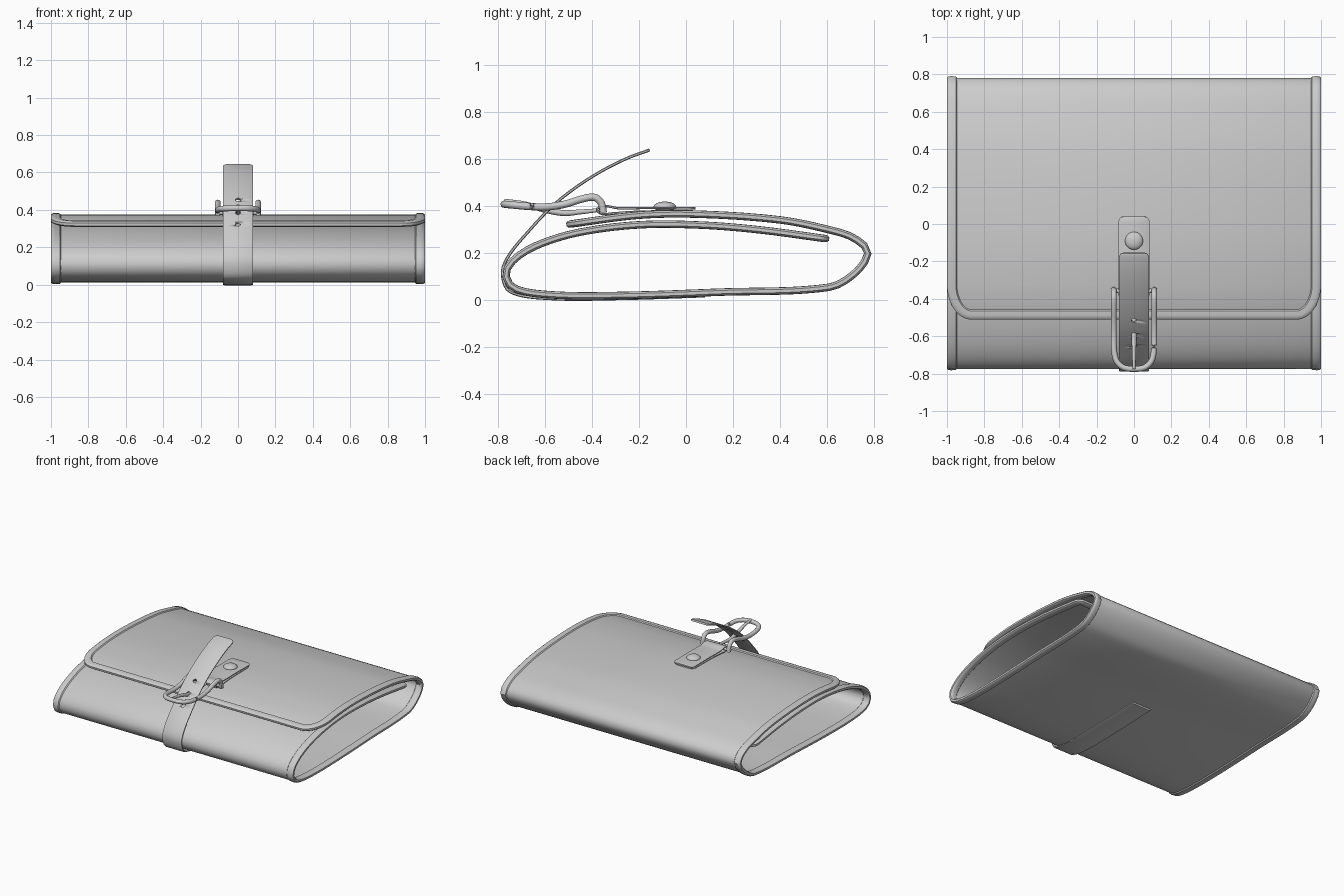
import bpy, bmesh, math
from mathutils import Vector as V

if "Cube" in bpy.data.objects:
    bpy.data.objects.remove(bpy.data.objects["Cube"])


def spline(pts, n=8):
    """Smooth path through points, tangents weighted by chord length."""
    p = [V(q) for q in pts]
    t = [0]
    for a, b in zip(p, p[1:]):
        t.append(t[-1] + (b - a).length)
    last = len(p) - 1
    m = [(p[min(i + 1, last)] - p[max(i - 1, 0)]) / (t[min(i + 1, last)] - t[max(i - 1, 0)])
         for i in range(len(p))]
    out = []
    for i in range(last):
        h = t[i + 1] - t[i]
        for k in range(n):
            u = k / n
            out.append(p[i] * (2*u**3 - 3*u*u + 1) + m[i] * h * (u**3 - 2*u*u + u)
                       + p[i + 1] * (3*u*u - 2*u**3) + m[i + 1] * h * (u**3 - u*u))
    return out + [p[-1]]


class Profile:
    """Side profile in y,z addressed by arc length."""
    def __init__(self, pts):
        self.p = spline([(0, y, z) for y, z in pts], 10)
        self.s = [0]
        for a, b in zip(self.p, self.p[1:]):
            self.s.append(self.s[-1] + (b - a).length)
        self.length = self.s[-1]

    def pos(self, s):
        s = min(max(s, 0), self.length)
        i = 0
        while i < len(self.s) - 2 and self.s[i + 1] < s:
            i += 1
        return self.p[i].lerp(self.p[i + 1], (s - self.s[i]) / (self.s[i + 1] - self.s[i]))

    def frame(self, s):
        t = (self.pos(s + .008) - self.pos(s - .008)).normalized()
        return self.pos(s), t, V((0, t.z, -t.y))


def finish(bm, name, angle=40):
    bmesh.ops.recalc_face_normals(bm, faces=bm.faces)
    me = bpy.data.meshes.new(name)
    bm.to_mesh(me)
    bm.free()
    ob = bpy.data.objects.new(name, me)
    bpy.context.collection.objects.link(ob)
    bpy.ops.object.select_all(action='DESELECT')
    ob.select_set(True)
    bpy.context.view_layer.objects.active = ob
    bpy.ops.object.shade_smooth_by_angle(angle=math.radians(angle))
    return ob


def loft(name, rings, closed=False):
    bm = bmesh.new()
    vs = [[bm.verts.new(c) for c in r] for r in rings]
    n = len(vs[0])
    for a, b in zip(vs, vs[1:] + (vs[:1] if closed else [])):
        for k in range(n):
            bm.faces.new((a[k], a[(k + 1) % n], b[(k + 1) % n], b[k]))
    if not closed:
        bm.faces.new(vs[0])
        bm.faces.new(vs[-1])
    return finish(bm, name)


def strip(name, prof, w, h, start=None, end=None, c=.008, n=90):
    """Leather strip along a profile; start/end = (rx, rs) corner rounding."""
    L = prof.length
    ss = {L * i / n for i in range(n + 1)}
    for k in range(9):
        f = 1 - math.cos(k / 8 * math.pi / 2)
        if start: ss.add(start[1] * f)
        if end: ss.add(L - end[1] * f)
    rings = []
    for s in sorted(ss):
        hw = w
        for e, d in ((start, s), (end, L - s)):
            if e and d < e[1]:
                hw -= e[0] * (1 - math.sqrt(max(0, 1 - (1 - d / e[1])**2)))
        p, t, nn = prof.frame(s)
        sec = [(-hw, -h/2), (-hw, h/2), (-hw + c, h), (hw - c, h),
               (hw, h/2), (hw, -h/2), (hw - c, -h), (-hw + c, -h)]
        rings.append([p + V((a, 0, 0)) + nn * b for a, b in sec])
    return loft(name, rings)


def tube(name, pts, radii, closed=False, sides=12):
    rings, n = [], len(pts)
    for i, p in enumerate(pts):
        a = pts[(i - 1) % n] if closed else pts[max(i - 1, 0)]
        b = pts[(i + 1) % n] if closed else pts[min(i + 1, n - 1)]
        t = (b - a).normalized()
        u = t.cross(V((0, 0, 1)) if abs(t.z) < .95 else V((0, 1, 0))).normalized()
        if abs(t.x) < .05:
            u = V((1, 0, 0))
        v = u.cross(t).normalized()
        r = radii(i / (n - 1))
        rings.append([p + (u * math.cos(q) + v * math.sin(q)) * r
                      for q in (2 * math.pi * k / sides for k in range(sides))])
    return loft(name, rings, closed)


# Rolled leather body: inner end, round the bottom, up the back and over as flap
body = Profile([(.61, .26), (.31, .30), (.06, .32), (-.2, .321), (-.45, .29), (-.62, .24),
                (-.725, .18), (-.768, .115), (-.735, .052), (-.58, .023), (-.28, .02),
                (.14, .034), (.61, .055), (.725, .12), (.775, .205), (.715, .265), (.61, .30),
                (.4, .342), (.06, .366), (-.2, .362), (-.51, .322)])
FLAP, INNER = (.13, .19), (.05, .05)
strip("leather_body", body, .995, .007, INNER, FLAP, n=140)

# Edge binding following the full outline of the sheet
half = []
L = body.length
for k in range(9):
    q = k / 8 * math.pi / 2
    half.append((INNER[1] * (1 - math.cos(q)), 1 - INNER[0] * (1 - math.sin(q))))
half += [(INNER[1] + (L - INNER[1] - FLAP[1]) * i / 110, 1) for i in range(1, 110)]
for k in range(11):
    q = k / 10 * math.pi / 2
    half.append((L - FLAP[1] * (1 - math.sin(q)), 1 - FLAP[0] * (1 - math.cos(q))))
outline = half + [(s, -x) for s, x in reversed(half)]
section = [(0, -.007), (0, .007), (.008, .014), (.022, .016), (.047, .014), (.055, .005),
           (.055, -.005), (.047, -.014), (.022, -.016), (.008, -.014)]
rings = []
for i, (s, x) in enumerate(outline):
    a, b = outline[i - 1], outline[(i + 1) % len(outline)]
    d = V((b[0] - a[0], b[1] - a[1])).normalized()
    p, t, nn = body.frame(s)
    inward = t * d.y + V((-d.x, 0, 0))
    rings.append([p + V((x, 0, 0)) + inward * e + nn * f for e, f in section])
loft("edge_binding", rings, True)

# Long closing strap from underneath, round the front and up through the buckle
sp = Profile([(-.155, .64), (-.25, .605), (-.36, .55), (-.47, .48), (-.57, .40), (-.665, .30),
              (-.755, .19), (-.783, .115), (-.75, .036), (-.58, .0065), (-.28, .0065), (.08, .018)])
strap = strip("closing_strap", sp, .08, .0065, (.02, .03), n=110)

# Punched holes in the strap
bm = bmesh.new()
for k, z in enumerate((.32, .385, .45)):
    s = next(i * .002 for i in range(2000) if sp.pos(i * .002).z < z)
    p, t, nn = sp.frame(s)
    m = nn.to_track_quat('Z', 'Y').to_matrix().to_4x4()
    m.translation = p
    bmesh.ops.create_cone(bm, cap_ends=True, segments=14, radius1=.014, radius2=.014,
                          depth=.06, matrix=m)
cut = finish(bm, "hole_cutter")
cut.hide_render = True
cut.hide_viewport = True
mod = strap.modifiers.new("holes", 'BOOLEAN')
mod.object = cut
mod.operation = 'DIFFERENCE'
mod.solver = 'EXACT'

# Short tab folded round the buckle bar
tab = Profile([(.04, .391), (-.15, .393), (-.29, .392), (-.345, .401), (-.38, .388),
               (-.36, .368), (-.3, .371), (-.2, .377), (.03, .38)])
strip("buckle_tab", tab, .083, .005, (.03, .03), (.03, .03), c=.005)

# Domed rivet on the tab
bm = bmesh.new()
bmesh.ops.create_uvsphere(bm, u_segments=28, v_segments=14, radius=1)
for v in bm.verts:
    v.co = V((v.co.x * .048, v.co.y * .048 - .09, v.co.z * .022 + .398))
finish(bm, "rivet")

# Buckle frame, cross bar and prong
side = [(.108, -.352, .372), (.108, -.362, .415), (.108, -.39, .438), (.108, -.44, .432),
        (.108, -.52, .408), (.108, -.6, .397), (.106, -.68, .40), (.092, -.735, .405),
        (.055, -.768, .408), (0, -.775, .409)]
frame = spline(side + [(-x, y, z) for x, y, z in reversed(side[:-1])], 5)
tube("buckle_frame", frame, lambda u: .0155)
tube("buckle_bar", [V((-.12, -.357, .385)), V((.12, -.357, .385))], lambda u: .012)
prong = spline([(0, -.357, .385), (0, -.45, .376), (0, -.52, .371), (0, -.6, .385),
                (0, -.69, .41), (0, -.775, .424)], 6)
tube("buckle_prong", prong, lambda u: .007 + .006 * math.sin(math.pi * min(1, u * .95)))
